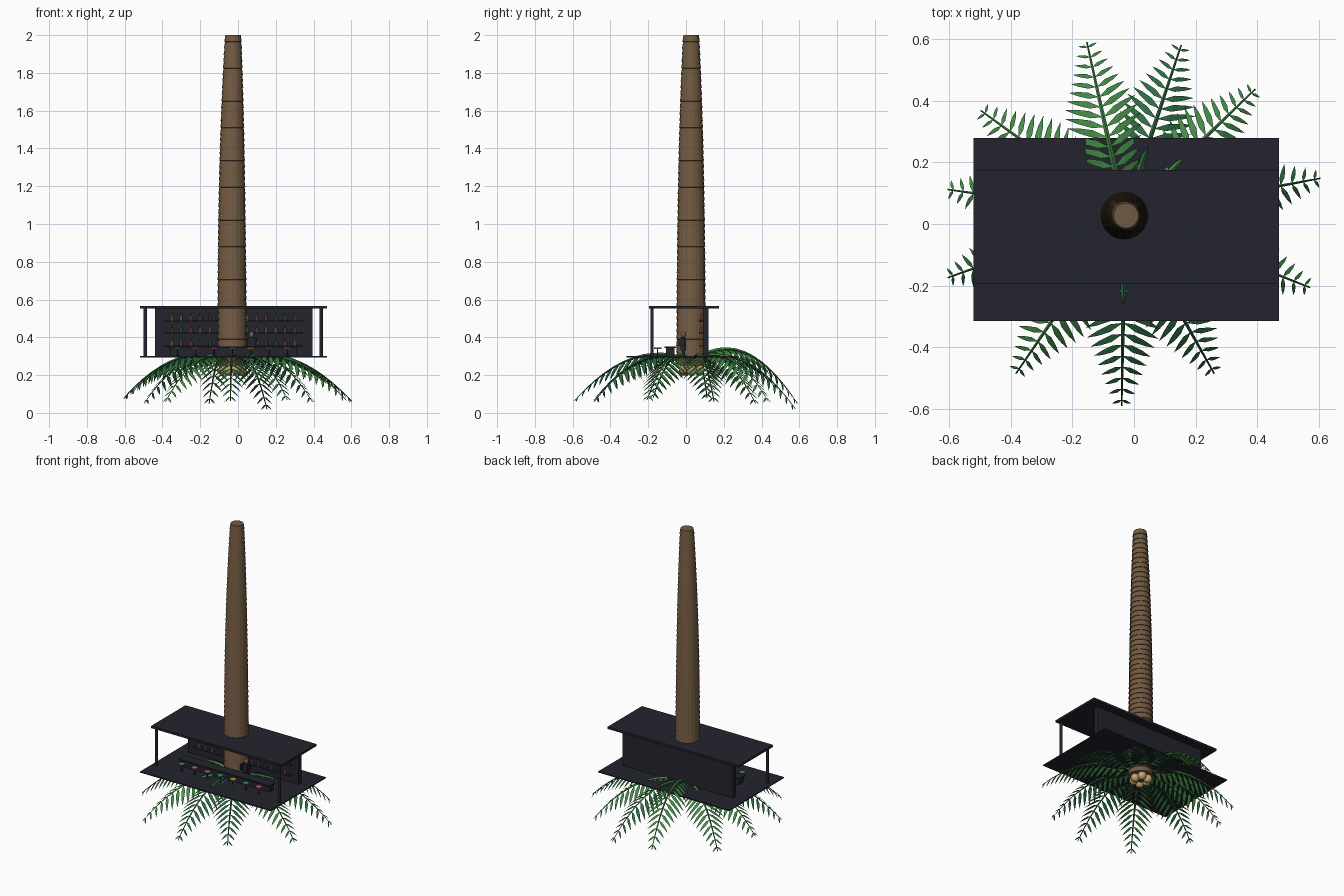
import bpy, bmesh, math
from mathutils import Vector

if "Cube" in bpy.data.objects:
    bpy.data.objects.remove(bpy.data.objects["Cube"])


def mat(name, rgb):
    m = bpy.data.materials.new(name)
    m.diffuse_color = (*rgb, 1)
    m.use_nodes = True
    m.node_tree.nodes["Principled BSDF"].inputs["Base Color"].default_value = m.diffuse_color
    return m


DARK = mat("dark_slate", (.017, .017, .027))
BARK = mat("bark_brown", (.165, .1, .053))
LEAF = mat("leaf_green", (.055, .26, .06))
DEEP = mat("deep_green", (.025, .15, .05))
NUT = mat("coconut_tan", (.55, .38, .15))
PINK = mat("pink", (.5, .12, .22))
GOLD = mat("gold", (.5, .32, .07))
LIME = mat("bottle_green", (.05, .3, .1))
SKIN = mat("skin_brown", (.2, .11, .06))


def finish(name, bm, material, smooth=False):
    me = bpy.data.meshes.new(name)
    bm.to_mesh(me)
    bm.free()
    me.materials.append(material)
    ob = bpy.data.objects.new(name, me)
    bpy.context.collection.objects.link(ob)
    if smooth:
        for p in me.polygons:
            p.use_smooth = True
    return ob


def box(name, x0, x1, y0, y1, z0, z1, material):
    bm = bmesh.new()
    bmesh.ops.create_cube(bm, size=1)
    for v in bm.verts:
        v.co = Vector(((x0 + x1) / 2 + v.co.x * (x1 - x0),
                       (y0 + y1) / 2 + v.co.y * (y1 - y0),
                       (z0 + z1) / 2 + v.co.z * (z1 - z0)))
    return finish(name, bm, material)


def lathe(name, profile, centre, sides, material):
    """Closed turned shape from (radius, z) pairs; centre(z) gives the axis."""
    bm = bmesh.new()
    rings = []
    for r, z in profile:
        cx, cy = centre(z)
        rings.append([bm.verts.new((cx + r * math.cos(k * math.tau / sides),
                                    cy + r * math.sin(k * math.tau / sides), z))
                      for k in range(sides)])
    for a, b in zip(rings, rings[1:]):
        for k in range(sides):
            n = (k + 1) % sides
            bm.faces.new((a[k], a[n], b[n], b[k]))
    bm.faces.new(rings[0][::-1])
    bm.faces.new(rings[-1])
    return finish(name, bm, material)


def ball(name, pos, r, material, scale=(1, 1, 1)):
    bm = bmesh.new()
    bmesh.ops.create_uvsphere(bm, u_segments=14, v_segments=8, radius=r)
    for v in bm.verts:
        v.co = Vector(pos) + v.co * Vector(scale)
    return finish(name, bm, material, True)


# Ringed trunk, hanging upside down through the bar
CX, CY = -.03, .03


def trunk_radius(z):
    t = (z - .25) / 1.75
    return .077 - .008 * t - .027 * t ** 3


def trunk_axis(z):
    return CX - .004 * math.sin(math.pi * (z - .25) / 1.75) + .004 * (z - .25) / 1.75, CY - .003


profile = []
N = 50
for i in range(N):
    z0 = .25 + 1.75 * i / N
    z1 = .25 + 1.75 * (i + 1) / N
    profile += [(trunk_radius(z0) + .0025, z0), (trunk_radius(z1) - .0015, z1 - .0005 * (i < N - 1))]
lathe("trunk", profile, trunk_axis, 20, BARK)

# Coconuts under the crown
for i in range(6):
    a = i * math.tau / 6
    ball("coconut", (CX + .046 * math.cos(a), CY + .046 * math.sin(a), .225 + .006 * (i % 2)), .028, NUT)
lathe("crown_core", [(.02, .22), (.045, .25), (.06, .29)], lambda z: (CX, CY), 12, DEEP)


# Fronds: arched midrib with drooping leaflets on both sides
def frond(tip, rise, material):
    start = Vector((CX, CY, .27))
    tip = Vector(tip)
    flat = Vector((tip.x - CX, tip.y - CY, 0))
    out = flat.normalized()
    side = Vector((-out.y, out.x, 0))
    fall = rise + .27 - tip.z

    def at(s):
        return start + flat * s + Vector((0, 0, rise * s - fall * s * s))

    bm = bmesh.new()
    # tapering four-sided midrib
    rings = []
    for i in range(13):
        s = i / 12
        p, r = at(s), .009 * (1 - s) + .0025
        rings.append([bm.verts.new(p + d * r) for d in
                      (side, Vector((0, 0, 1)), -side, Vector((0, 0, -1)))])
    for a, b in zip(rings, rings[1:]):
        for k in range(4):
            bm.faces.new((a[k], b[k], b[(k + 1) % 4], a[(k + 1) % 4]))
    bm.faces.new(rings[0])
    bm.faces.new(rings[-1][::-1])
    # leaflets
    count = 15
    for i in range(count):
        s = .16 + .81 * i / (count - 1)
        p = at(s)
        tangent = (at(s + .01) - at(s - .01)).normalized()
        length = .135 * min(1, .55 + s) * min(1, .2 + 1.75 * (1 - s))
        width = .0135 * min(1, .5 + 1.5 * (1 - s))
        for sg in (1, -1):
            def spine(u):
                return (p + side * (sg * length * .9 * u) + tangent * (length * .42 * u)
                        - Vector((0, 0, length * (.2 * u + .28 * u * u))))
            base = bm.verts.new(spine(0))
            end = bm.verts.new(spine(1))
            f = [bm.verts.new(spine(u) + tangent * (w * width))
                 for u, w in ((.35, 1), (.35, -1), (.7, .7), (.7, -.7))]
            for q in ((base, f[1], f[0]), (f[0], f[1], f[3], f[2]), (f[2], f[3], end)):
                bm.faces.new(q if sg > 0 else q[::-1])
    finish("frond", bm, material)


for x, y, z, rise, m in [
        (-.153, .59, .05, .42, LEAF), (.153, .58, .02, .27, DEEP), (.393, .437, .06, .27, LEAF),
        (.604, .148, .06, .26, DEEP), (.571, -.206, .07, .25, LEAF), (.26, -.485, .07, .25, DEEP),
        (-.04, -.59, .065, .28, DEEP), (-.383, -.485, .06, .25, LEAF), (-.604, -.174, .08, .26, DEEP),
        (-.604, .112, .08, .25, LEAF), (-.497, .368, .05, .25, LEAF)]:
    frond((x, y, z), rise, m)

# Bar structure
box("floor", -.52, .47, -.315, .278, .294, .301, DARK)
box("roof", -.52, .47, -.195, .175, .552, .567, DARK)
box("back_wall", -.44, .395, .09, .12, .3, .553, DARK)
for x in (-.49, .44):
    lathe("roof_post", [(.009, .3), (.009, .553)], lambda z: (x, -.18), 12, DARK)
box("counter_body", -.36, .31, -.105, -.06, .3, .343, DARK)
box("counter_top", -.37, .32, -.115, -.05, .343, .352, DARK)

# Shelves with bottles
colours = [GOLD, PINK, PINK, SKIN, LIME, PINK, GOLD]
for row, z in enumerate((.357, .426, .488)):
    box("shelf", -.39, .345, .068, .091, z - .006, z, DARK)
    for i in range(14):
        x = -.35 + i * .05
        lathe("bottle", [(.0065, z), (.0065, z + .02), (.0025, z + .026), (.0025, z + .037)],
              lambda h: (x, .079), 8, colours[(i + row * 3) % 7])

# Bar stools
seats = [LIME, PINK, PINK, LIME, GOLD, LIME, PINK]
for i, m in enumerate(seats):
    x = -.32 + i * .097
    lathe("stool_leg", [(.012, .3), (.012, .304), (.003, .306), (.003, .338)],
          lambda z: (x, -.15), 8, DARK)
    lathe("stool_seat", [(.018, .337), (.02, .34), (.02, .346)], lambda z: (x, -.15), 12, m)

# Bartender
for sg in (-1, 1):
    box("bartender_leg", .072 + sg * .01 - .007, .072 + sg * .01 + .007, -.022, -.006, .3, .335, DARK)
    box("bartender_arm", .072 + sg * .024 - .005, .072 + sg * .024 + .005, -.04, -.006, .355, .395, DARK)
box("bartender_body", .053, .091, -.028, 0, .33, .4, DARK)
ball("bartender_head", (.072, -.014, .414), .015, SKIN, (.9, .9, 1.1))
